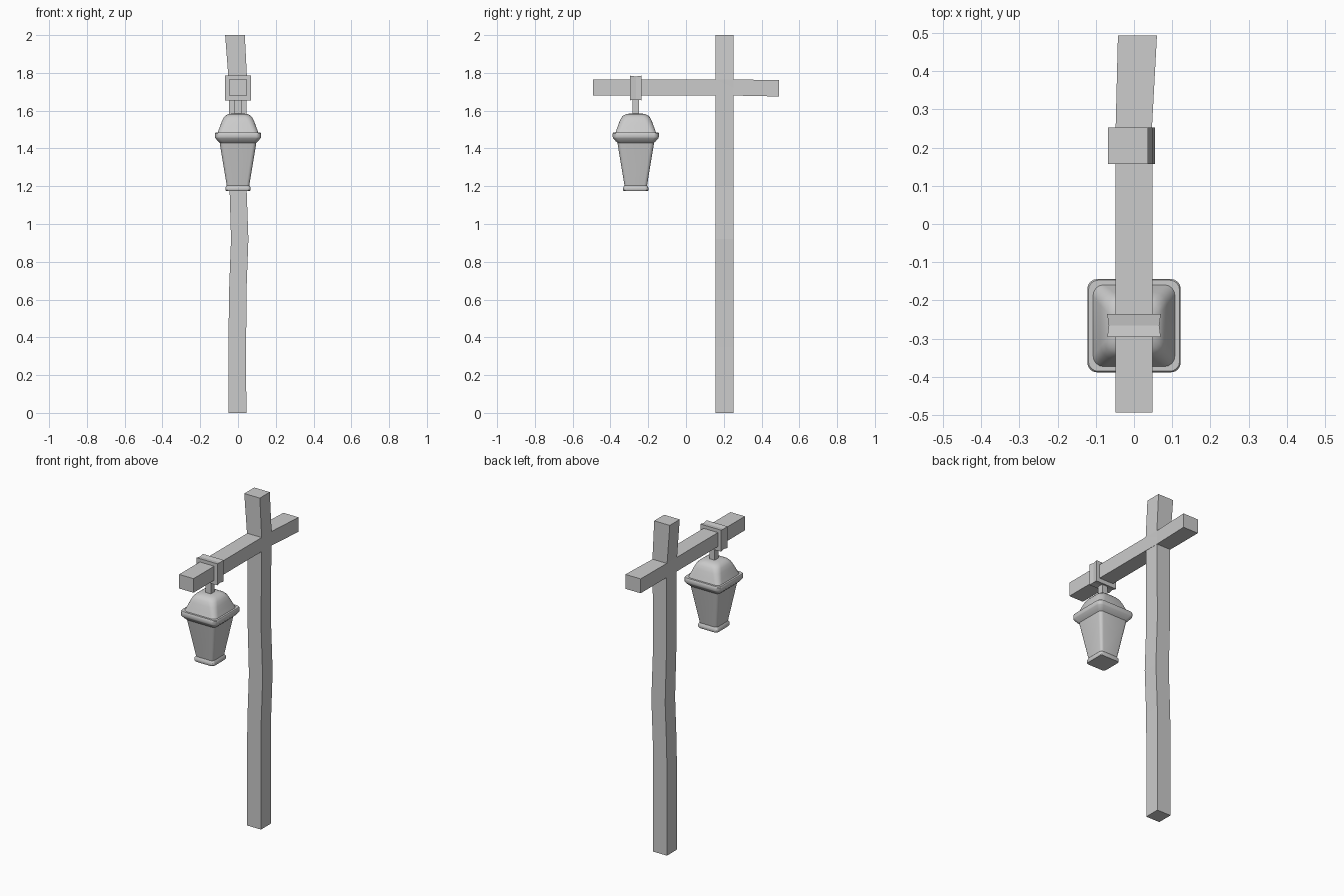
import bpy, math
from mathutils import Vector

if "Cube" in bpy.data.objects:
    bpy.data.objects.remove(bpy.data.objects["Cube"])


def loft(name, rings, smooth=False):
    """Closed skin through rings of equal point count."""
    n = len(rings[0])
    verts = [v for r in rings for v in r]
    faces = [(k * n + i, k * n + (i + 1) % n, (k + 1) * n + (i + 1) % n, (k + 1) * n + i)
             for k in range(len(rings) - 1) for i in range(n)]
    faces.append(tuple(reversed(range(n))))
    faces.append(tuple(range(len(verts) - n, len(verts))))
    me = bpy.data.meshes.new(name)
    me.from_pydata(verts, [], faces)
    ob = bpy.data.objects.new(name, me)
    bpy.context.collection.objects.link(ob)
    bpy.context.view_layer.objects.active = ob
    ob.select_set(True)
    bpy.ops.object.mode_set(mode='EDIT')
    bpy.ops.mesh.select_all(action='SELECT')
    bpy.ops.mesh.normals_make_consistent(inside=False)
    bpy.ops.object.mode_set(mode='OBJECT')
    if smooth:
        bpy.ops.object.shade_smooth_by_angle(angle=math.radians(35))
    ob.select_set(False)
    return ob


def rect(x0, x1, y0, y1, z):
    return [(x0, y0, z), (x1, y0, z), (x1, y1, z), (x0, y1, z)]


def rounded_square(h, r, z, cy, seg=4):
    pts = []
    for q in range(4):
        a0 = q * math.pi / 2
        cx = (h - r) * (1 if q in (0, 3) else -1)
        c_y = (h - r) * (1 if q in (0, 1) else -1)
        for s in range(seg + 1):
            a = a0 + s / seg * math.pi / 2
            pts.append((cx + r * math.cos(a), cy + c_y + r * math.sin(a), z))
    return pts


# Crooked wooden post
post = [(0.0, -0.049, 0.044), (0.35, -0.051, 0.043), (0.65, -0.047, 0.045),
        (0.92, -0.037, 0.055), (1.2, -0.045, 0.045), (1.68, -0.047, 0.046),
        (1.765, -0.05, 0.048), (2.0, -0.068, 0.036)]
loft("post", [rect(x0, x1, 0.157, 0.252, z) for z, x0, x1 in post])

# Cross beam with its rear end slightly skewed
beam = [(-0.493, -0.048, 0.048, 1.68, 1.765), (0.157, -0.048, 0.048, 1.68, 1.765),
        (0.252, -0.048, 0.047, 1.68, 1.765), (0.493, -0.042, 0.06, 1.675, 1.762)]
loft("cross_beam", [[(x0, y, z0), (x1, y, z0), (x1, y, z1), (x0, y, z1)]
                    for y, x0, x1, z0, z1 in beam])

# Strap around the beam and short hanging stem
CY = -0.266
strap = [(-0.03, 0.07), (0.0, 0.066), (0.03, 0.07)]
loft("beam_strap", [[(-h, CY + d, 1.72 - h + 0.005), (h, CY + d, 1.72 - h + 0.005),
                     (h, CY + d, 1.72 + h - 0.005), (-h, CY + d, 1.72 + h - 0.005)]
                    for d, h in strap])
loft("hanging_stem", [rect(-0.018, 0.018, CY - 0.018, CY + 0.018, z) for z in (1.57, 1.665)])

# Lantern: rounded square sections from foot to dome (z, half width, corner radius)
profile = [(1.175, 0.064, 0.018), (1.18, 0.067, 0.018), (1.193, 0.067, 0.018),
           (1.205, 0.06, 0.016), (1.43, 0.097, 0.02), (1.438, 0.106, 0.022),
           (1.455, 0.12, 0.025), (1.46, 0.122, 0.025), (1.48, 0.122, 0.025),
           (1.485, 0.119, 0.025), (1.485, 0.107, 0.028), (1.51, 0.098, 0.032),
           (1.54, 0.087, 0.034), (1.562, 0.077, 0.035), (1.574, 0.066, 0.034),
           (1.582, 0.05, 0.03), (1.585, 0.028, 0.02)]
loft("lantern", [rounded_square(h, r, z, CY) for z, h, r in profile], smooth=True)
